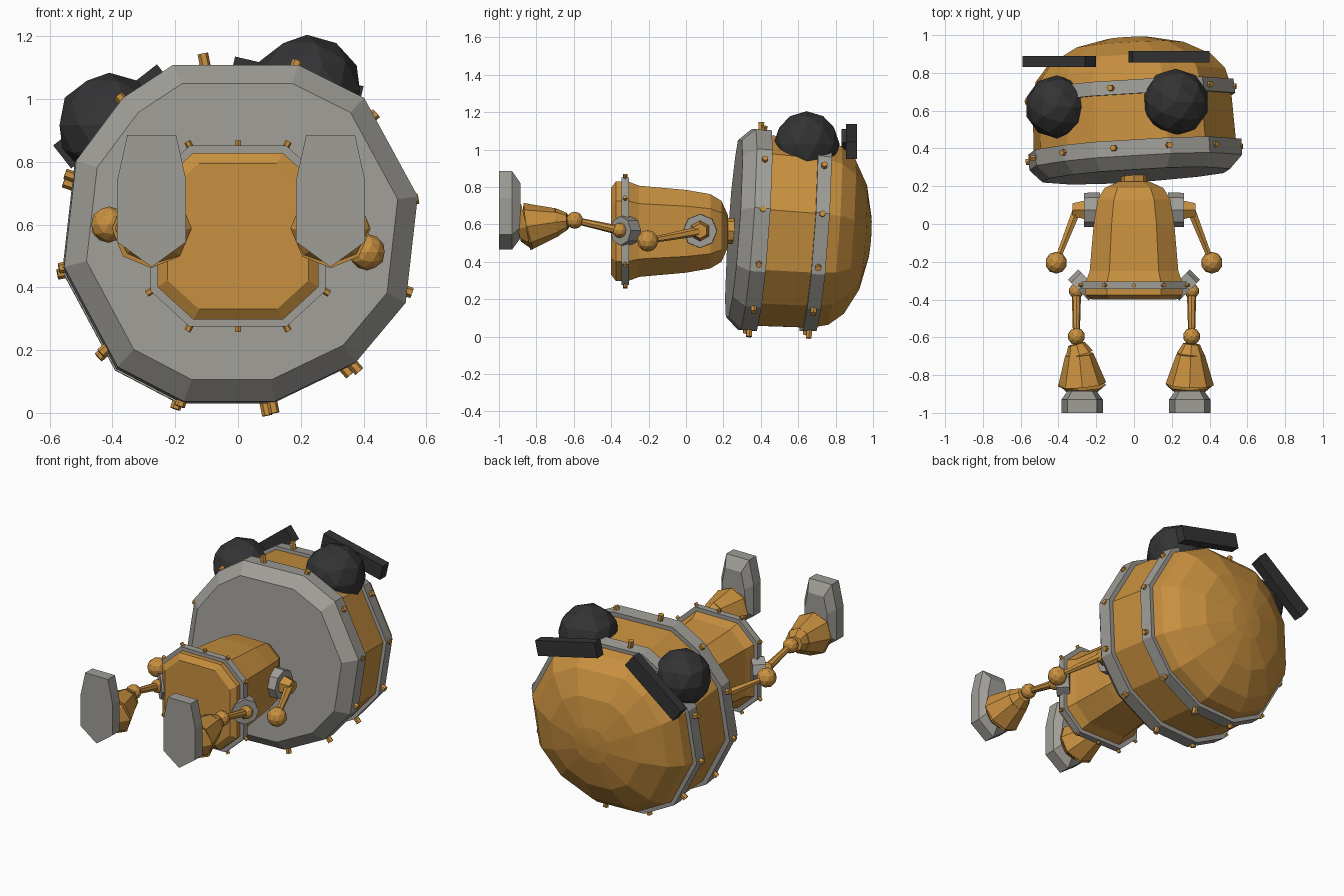
import bpy, bmesh
from math import cos, sin, radians
from mathutils import Matrix, Vector

if bpy.data.objects.get("Cube"):
    bpy.data.objects.remove(bpy.data.objects["Cube"])


def material(name, rgb):
    m = bpy.data.materials.new(name)
    m.use_nodes = True
    m.diffuse_color = (*rgb, 1)
    m.node_tree.nodes["Principled BSDF"].inputs["Base Color"].default_value = (*rgb, 1)
    return m


BRASS = material("brass orange", (0.58, 0.28, 0.05))
STEEL = material("steel grey", (0.35, 0.34, 0.31))
DARK = material("charcoal", (0.034, 0.034, 0.036))


def finish(name, bm, mat, matrix=Matrix()):
    bmesh.ops.recalc_face_normals(bm, faces=bm.faces)
    mesh = bpy.data.meshes.new(name)
    bm.to_mesh(mesh)
    bm.free()
    mesh.materials.append(mat)
    ob = bpy.data.objects.new(name, mesh)
    ob.matrix_world = matrix
    bpy.context.collection.objects.link(ob)


def loft(name, section, profile, mat, matrix=Matrix()):
    """Sweep an (x, z) section along y; profile holds (y, scale) pairs."""
    bm = bmesh.new()
    rings = [[bm.verts.new((x * s, y, z * s)) for x, z in section] for y, s in profile]
    n = len(section)
    for a, b in zip(rings, rings[1:]):
        for i in range(n):
            j = (i + 1) % n
            bm.faces.new((a[i], a[j], b[j], b[i]))
    bm.faces.new(rings[0])
    bm.faces.new(rings[-1])
    finish(name, bm, mat, matrix)


def add_tube(bm, a, b, r1, r2, sides):
    a, b = Vector(a), Vector(b)
    d = b - a
    m = Matrix.Translation((a + b) / 2) @ d.to_track_quat("Z", "Y").to_matrix().to_4x4()
    bmesh.ops.create_cone(bm, cap_ends=True, segments=sides, radius1=r1, radius2=r2,
                          depth=d.length, matrix=m)


def tube(name, a, b, r1, r2, sides, mat):
    bm = bmesh.new()
    add_tube(bm, a, b, r1, r2, sides)
    finish(name, bm, mat)


def ball(name, centre, r, mat):
    bm = bmesh.new()
    bmesh.ops.create_icosphere(bm, subdivisions=2, radius=r)
    finish(name, bm, mat, Matrix.Translation(centre))


def box(name, centre, size, mat, tilt=0):
    bm = bmesh.new()
    bmesh.ops.create_cube(bm, size=1, matrix=Matrix.Diagonal((*size, 1)))
    finish(name, bm, mat, Matrix.Translation(centre) @ Matrix.Rotation(radians(tilt), 4, "Y"))


# Head: uneven twelve-sided barrel, slightly tilted
head_section = [(-.21, .535), (.19, .535), (.40, .43), (.57, .115), (.53, -.225), (.37, -.415),
                (.11, -.54), (-.18, -.54), (-.39, -.43), (-.56, -.11), (-.52, .23), (-.37, .43)]
head_frame = (Matrix.Translation((0, .4, .57)) @ Matrix.Rotation(.06, 4, "Z")
              @ Matrix.Rotation(-.07, 4, "X"))
loft("jaw", head_section, [(-.145, .88), (-.075, 1), (.01, 1)], STEEL, head_frame)
loft("head_shell", head_section, [(0, .95), (.3, .93), (.39, .89), (.47, .77), (.545, .52),
                                  (.585, .2), (.592, .02)], BRASS, head_frame)
loft("head_band", head_section, [(.255, .97), (.33, .96)], STEEL, head_frame)
for label, y, r in (("jaw", -.03, .585), ("head_band", .29, .57)):
    bm = bmesh.new()
    for k in range(12):
        a = radians(11 + 30 * k)
        d = Vector((cos(a), 0, sin(a)))
        c = Vector((0, y, 0))
        add_tube(bm, c + d * (r - .05), c + d * r, .017, .017, 6)
    finish(label + "_rivets", bm, BRASS, head_frame)

# Eyes and brows
ball("right_eye", (-.41, .62, .917), .167, DARK)
ball("left_eye", (.22, .645, 1.028), .177, DARK)
box("right_brow", (-.395, .86, .945), (.42, .058, .093), DARK, -38)
box("left_brow", (.185, .885, 1.043), (.42, .06, .093), DARK, 13)

# Torso: flared chamfered block with a riveted belt
chamfered = [(-.15, .28), (.15, .28), (.27, .17), (.27, -.17),
             (.15, -.28), (-.15, -.28), (-.27, -.17), (-.27, .17)]
torso_frame = Matrix.Translation((0, 0, .563))
loft("torso", chamfered, [(-.4, .83), (-.375, .95), (-.31, .95), (-.25, .87), (0, .79),
                          (.13, .71), (.19, .58), (.225, .3)], BRASS, torso_frame)
loft("belt", chamfered, [(-.345, 1.03), (-.305, 1.03)], STEEL, torso_frame)
bm = bmesh.new()
for x, z in chamfered + [(0, .28), (0, -.28), (.27, 0), (-.27, 0)]:
    p = Vector((x, -.325, z))
    out = Vector((x, 0, z)).normalized()
    add_tube(bm, p - out * .01, p + out * .025, .011, .011, 6)
finish("belt_rivets", bm, BRASS, torso_frame)
tube("neck", (0, .2, .565), (0, .3, .565), .07, .07, 8, BRASS)

# Limbs on both sides
foot_outline = [(-.078, .885), (.078, .885), (.11, .74), (.11, .545),
                (0, .465), (-.11, .545), (-.11, .74)]
foot_outline = [(x, z - .67) for x, z in foot_outline]
for side, s in (("left", 1), ("right", -1)):
    # Arm
    hand = (.412 * s, -.205, .512 if s > 0 else .6)
    elbow = (.3 * s, .08, .565)
    tube(side + "_shoulder_plate", (.18 * s, .075, .565), (.265 * s, .075, .565),
         .092, .09, 8, STEEL)
    tube(side + "_shoulder_joint", (.24 * s, .075, .565), (.325 * s, .075, .565),
         .062, .04, 6, BRASS)
    tube(side + "_arm", elbow, hand, .026, .015, 6, BRASS)
    ball(side + "_hand", hand, .058, BRASS)

    # Hip and thigh
    foot_x = .295 if s > 0 else -.275
    knee = (.305 * s, -.595, .622)
    hip = (.305 * s, -.355, .568)
    tube(side + "_hip_plate", (.24 * s, -.295, .566), (.295 * s, -.35, .566),
         .078, .078, 8, STEEL)
    ball(side + "_hip_joint", hip, .04, BRASS)
    tube(side + "_thigh", hip, knee, .025, .018, 8, BRASS)
    ball(side + "_knee", knee, .046, BRASS)

    # Flared shin, ankle and foot
    bm = bmesh.new()
    shin_x = .5 * (foot_x + knee[0])
    add_tube(bm, (knee[0], -.635, .617), (shin_x, -.69, .612), .045, .075, 8)
    add_tube(bm, (shin_x, -.69, .612), (foot_x, -.85, .588), .075, .128, 8)
    add_tube(bm, (foot_x, -.85, .588), (foot_x, -.9, .575), .128, .07, 8)
    finish(side + "_shin", bm, BRASS)
    loft(side + "_foot", foot_outline, [(-1, 1), (-.93, 1), (-.885, .7)], STEEL,
         Matrix.Translation((foot_x, 0, .67)))
